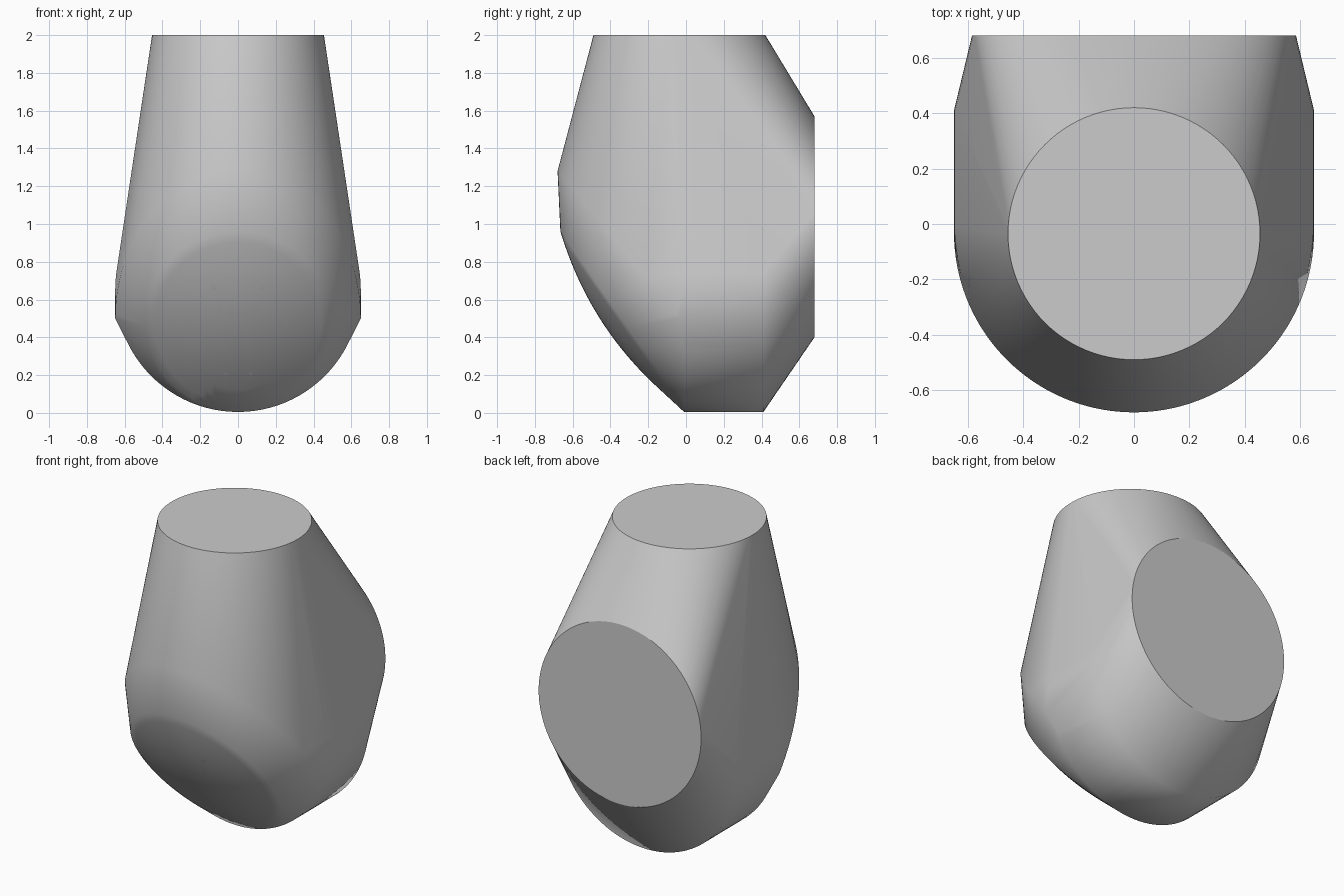
import bpy
import bmesh
from math import sin, cos, pi
from mathutils import Vector

cube = bpy.data.objects.get("Cube")
if cube:
    bpy.data.objects.remove(cube, do_unlink=True)

SEG = 96
X, Y, Z = Vector((1, 0, 0)), Vector((0, 1, 0)), Vector((0, 0, 1))


def ring(centre, u, v, n=SEG):
    """Points of an ellipse with half-axes u and v."""
    c = Vector(centre)
    return [c + u * cos(2 * pi * i / n) + v * sin(2 * pi * i / n) for i in range(n)]


# Flat discs: the top cap and the back cap
points = ring((0, -0.035, 2), X * 0.455, Y * 0.455)
points += ring((0, 0.68, 0.985), X * 0.585, Z * 0.585)

# Round belly, a short drum lying front to back
for y in (-0.01, 0.41):
    points += ring((0, y, 0.655), X * 0.65, Z * 0.65)

# Slanted front shoulder, half of a tilted ring
points += [Vector((0.65 * cos(t), -0.03 - 0.65 * sin(t), 0.5 + 0.78 * sin(t)))
           for t in (pi * i / SEG for i in range(SEG + 1))]

# Shallow dome on the lower front
low, high = Vector((0, 0, 0.01)), Vector((0, -0.665, 0.96))
mid, half = (low + high) / 2, (high - low) / 2
out = half.cross(X).normalized()
if out.z > 0:
    out = -out
STEPS = 10
for k in range(STEPS):
    s = 1 - k / STEPS
    points += ring(mid + out * 0.095 * (1 - s * s), X * 0.49 * s, half * s)
points.append(mid + out * 0.095)

# Wrap one skin around all the sections
bm = bmesh.new()
for p in points:
    bm.verts.new(p)
bmesh.ops.remove_doubles(bm, verts=bm.verts, dist=0.0005)
bmesh.ops.convex_hull(bm, input=bm.verts)
bmesh.ops.delete(bm, geom=[v for v in bm.verts if not v.link_faces], context='VERTS')
bmesh.ops.recalc_face_normals(bm, faces=bm.faces)
for f in bm.faces:
    f.smooth = True

# Crisp flat caps on the top and the back
for axis in (Z, Y):
    cap = [f for f in bm.faces if f.normal.dot(axis) > 0.9999]
    merged = bmesh.ops.dissolve_faces(bm, faces=cap)["region"]
    for f in merged:
        f.smooth = False
        for e in f.edges:
            e.smooth = False

mesh = bpy.data.meshes.new("body")
bm.to_mesh(mesh)
bm.free()
body = bpy.data.objects.new("body", mesh)
bpy.context.collection.objects.link(body)

# Plain grey finish
grey = bpy.data.materials.new("grey")
grey.use_nodes = True
colour = (0.6, 0.6, 0.6, 1)
grey.diffuse_color = colour
grey.node_tree.nodes["Principled BSDF"].inputs["Base Color"].default_value = colour
mesh.materials.append(grey)
